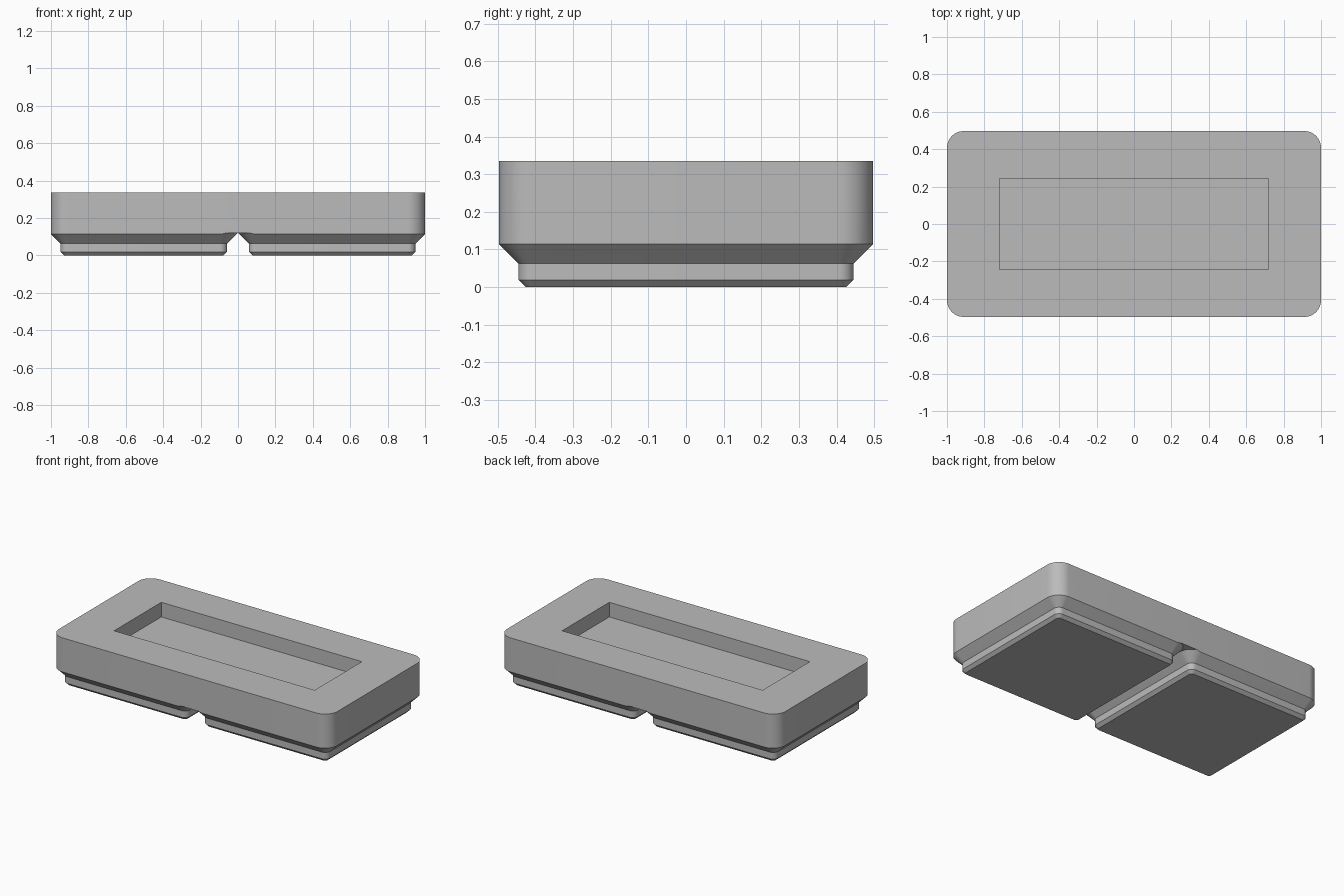
import bpy, bmesh, math

cube = bpy.data.objects.get("Cube")
if cube:
    bpy.data.objects.remove(cube, do_unlink=True)

# Main sizes
HALF_X, HALF_Y, TOP = 1.0, 0.497, 0.335
CEILING = 0.12       # underside of the block between the feet
PITCH = 0.503        # centre of each foot along x
FLOOR = 0.24         # bottom of the top recess

grey = bpy.data.materials.new("grey plastic")
grey.use_nodes = True
grey.diffuse_color = (0.5, 0.5, 0.5, 1)
grey.node_tree.nodes["Principled BSDF"].inputs["Base Color"].default_value = (0.5, 0.5, 0.5, 1)


def outline(hx, hy, r, segments=12):
    """Rounded rectangle, counter-clockwise; square corners when r is 0."""
    if r == 0:
        return [(hx, hy), (-hx, hy), (-hx, -hy), (hx, -hy)]
    points = []
    for quarter, (sx, sy) in enumerate([(1, 1), (-1, 1), (-1, -1), (1, -1)]):
        for i in range(segments + 1):
            a = math.pi / 2 * (quarter + i / segments)
            points.append((sx * (hx - r) + r * math.cos(a), sy * (hy - r) + r * math.sin(a)))
    return points


def loft(name, levels, x=0):
    """Closed solid through levels of (half x, half y, corner radius, z)."""
    bm = bmesh.new()
    rings = [[bm.verts.new((px + x, py, z)) for px, py in outline(hx, hy, r)]
             for hx, hy, r, z in levels]
    bm.faces.new(rings[0][::-1])
    bm.faces.new(rings[-1])
    for low, high in zip(rings, rings[1:]):
        for i in range(len(low)):
            j = (i + 1) % len(low)
            bm.faces.new((low[i], low[j], high[j], high[i]))
    mesh = bpy.data.meshes.new(name)
    bm.to_mesh(mesh)
    bm.free()
    mesh.materials.append(grey)
    obj = bpy.data.objects.new(name, mesh)
    bpy.context.collection.objects.link(obj)
    return obj


def combine(target, tool, operation):
    """Apply a boolean and discard the tool."""
    bpy.ops.object.select_all(action="DESELECT")
    bpy.context.view_layer.objects.active = target
    target.select_set(True)
    mod = target.modifiers.new("boolean", "BOOLEAN")
    mod.operation, mod.solver, mod.object = operation, "EXACT", tool
    bpy.ops.object.modifier_apply(modifier=mod.name)
    bpy.data.objects.remove(tool, do_unlink=True)


# Stepped foot profile: half width, corner radius, height
foot_profile = [(0.426, 0.019, 0), (0.445, 0.038, 0.019), (0.445, 0.038, 0.062),
                (0.5035, 0.096, 0.1205), (0.5035, 0.096, 0.2)]

# Envelope of the upper block and the two feet
envelope = loft("envelope", [(1.2, 0.7, 0, CEILING), (1.2, 0.7, 0, 0.5)])
for side in (-1, 1):
    foot = loft("foot", [(h, h, r, z) for h, r, z in foot_profile], side * PITCH)
    combine(envelope, foot, "UNION")

# Rounded tray block, trimmed to the feet and recessed on top
tray = loft("tray_block", [(HALF_X, HALF_Y, 0.09, -0.1), (HALF_X, HALF_Y, 0.09, TOP)])
combine(tray, envelope, "INTERSECT")
combine(tray, loft("recess_cutter", [(0.72, 0.242, 0, FLOOR), (0.72, 0.242, 0, 0.5)]), "DIFFERENCE")

bpy.ops.object.select_all(action="DESELECT")
tray.select_set(True)
bpy.context.view_layer.objects.active = tray
bpy.ops.object.shade_smooth_by_angle(angle=math.radians(30))
